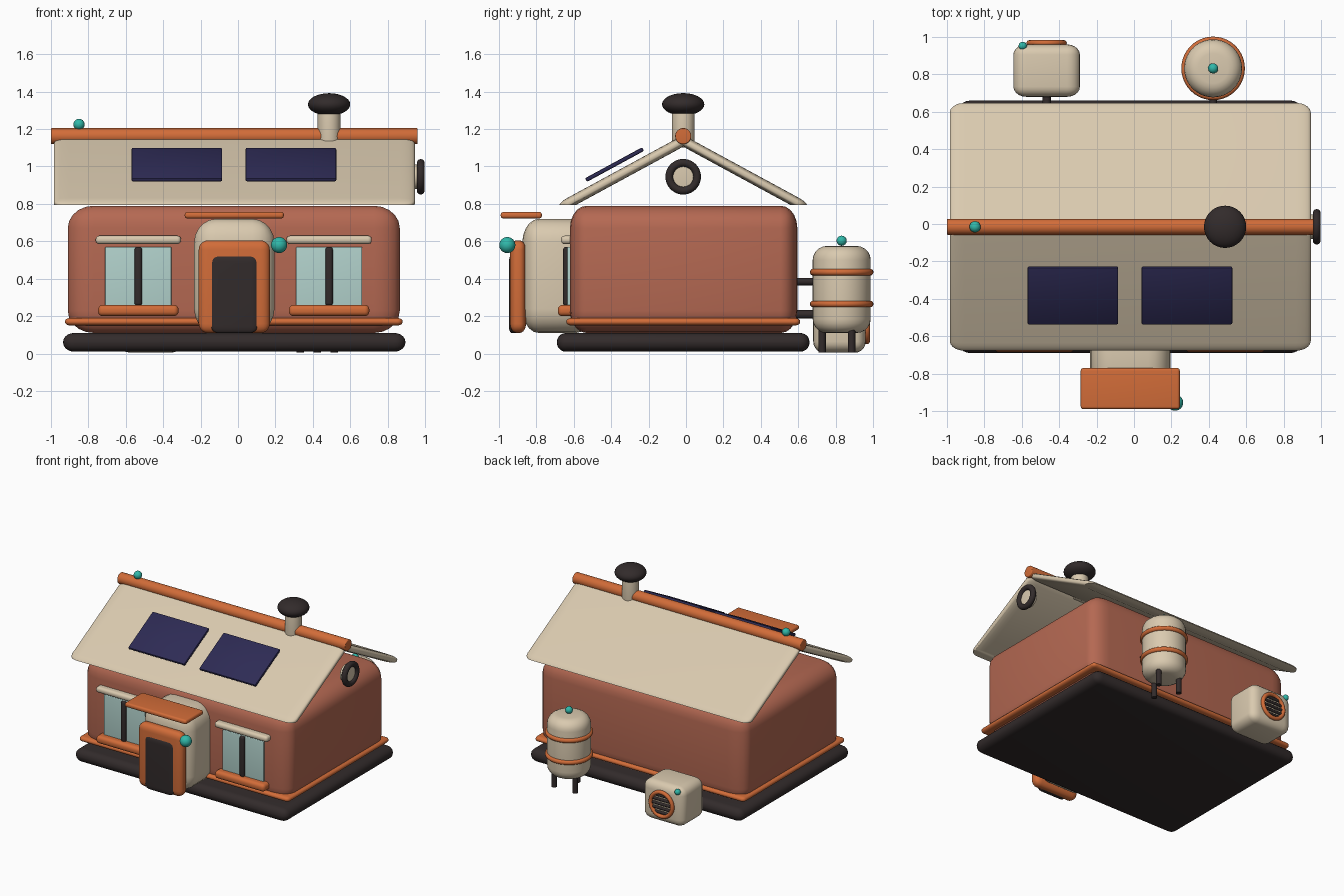
import bpy, bmesh, math
from mathutils import Matrix, Vector

cube = bpy.data.objects.get("Cube")
if cube:
    bpy.data.objects.remove(cube, do_unlink=True)


def material(name, rgb):
    m = bpy.data.materials.new(name)
    m.use_nodes = True
    m.diffuse_color = (*rgb, 1)
    m.node_tree.nodes["Principled BSDF"].inputs["Base Color"].default_value = (*rgb, 1)
    return m


CREAM = material("cream", (0.70, 0.59, 0.43))
CLAY = material("terracotta", (0.46, 0.14, 0.085))
ORANGE = material("orange", (0.64, 0.15, 0.04))
DARK = material("charcoal", (0.032, 0.024, 0.024))
NAVY = material("navy", (0.027, 0.024, 0.09))
GLASS = material("pale_glass", (0.45, 0.65, 0.61))
TEAL = material("teal", (0.03, 0.48, 0.40))


def finish(name, bm, mat):
    mesh = bpy.data.meshes.new(name)
    bm.to_mesh(mesh)
    bm.free()
    mesh.materials.append(mat)
    ob = bpy.data.objects.new(name, mesh)
    bpy.context.collection.objects.link(ob)
    bpy.ops.object.select_all(action='DESELECT')
    ob.select_set(True)
    bpy.context.view_layer.objects.active = ob
    bpy.ops.object.shade_smooth_by_angle(angle=math.radians(40))
    return ob


def rounded(size, radii, segments=5):
    """Box with its own rounding radius along each axis."""
    bm = bmesh.new()
    bmesh.ops.create_cube(bm, size=1)
    bmesh.ops.scale(bm, vec=[s / r for s, r in zip(size, radii)], verts=bm.verts)
    bmesh.ops.bevel(bm, geom=bm.edges[:], offset=0.99, segments=segments,
                    profile=0.5, affect='EDGES')
    bmesh.ops.scale(bm, vec=radii, verts=bm.verts)
    return bm


def box(name, x, y, z, radii, mat):
    if not isinstance(radii, tuple):
        radii = (radii,) * 3
    bm = rounded([b - a for a, b in (x, y, z)], radii)
    bmesh.ops.translate(bm, vec=[(a + b) / 2 for a, b in (x, y, z)], verts=bm.verts)
    return finish(name, bm, mat)


def rod(name, start, end, r, mat, bevel=0.0, sides=32):
    a, b = Vector(start), Vector(end)
    bm = bmesh.new()
    bmesh.ops.create_cone(bm, cap_ends=True, segments=sides, radius1=r, radius2=r,
                          depth=(b - a).length)
    if bevel:
        rims = [e for e in bm.edges if abs(e.verts[0].co.z - e.verts[1].co.z) < 1e-5]
        bmesh.ops.bevel(bm, geom=rims, offset=bevel, segments=5, profile=0.5, affect='EDGES')
    turn = (b - a).to_track_quat('Z', 'Y').to_matrix().to_4x4()
    bm.transform(Matrix.Translation((a + b) / 2) @ turn)
    return finish(name, bm, mat)


def ball(name, centre, r, mat, squash=1.0):
    bm = bmesh.new()
    bmesh.ops.create_uvsphere(bm, u_segments=32, v_segments=16, radius=r)
    bmesh.ops.scale(bm, vec=(1, 1, squash), verts=bm.verts)
    bmesh.ops.translate(bm, vec=centre, verts=bm.verts)
    return finish(name, bm, mat)


def ring(name, centre, axis, major, minor, mat):
    bpy.ops.mesh.primitive_torus_add(
        location=centre, rotation=Vector(axis).to_track_quat('Z', 'Y').to_euler(),
        major_radius=major, minor_radius=minor, major_segments=40, minor_segments=12)
    ob = bpy.context.object
    ob.name = name
    ob.data.materials.append(mat)
    bpy.ops.object.shade_smooth()


CX, CY = -0.02, -0.015

# House body, base and skirt trim
box("base", (-0.935, 0.895), (-0.69, 0.66), (0.01, 0.11), (0.06, 0.05, 0.048), DARK)
box("house_body", (-0.91, 0.865), (-0.62, 0.595), (0.11, 0.79), (0.14, 0.09, 0.12), CLAY)
box("skirt_trim", (-0.925, 0.88), (-0.64, 0.61), (0.15, 0.19), (0.03, 0.03, 0.018), ORANGE)

# Roof slabs, trimmed level at the eaves
PITCH, LENGTH, THICK = math.radians(28.5), 0.765, 0.055
RIDGE = Vector((CX, CY, 1.168))
for side, label in ((-1, "front"), (1, "back")):
    down = Vector((0, side * math.cos(PITCH), -math.sin(PITCH)))
    normal = Vector((0, side * math.sin(PITCH), math.cos(PITCH)))
    bm = rounded((1.93, LENGTH, THICK), (0.08, 0.06, 0.02))
    bm.transform(Matrix.Translation(RIDGE + down * LENGTH / 2 - normal * THICK / 2)
                 @ Matrix.Rotation(-side * PITCH, 4, 'X'))
    cut = bmesh.ops.bisect_plane(bm, geom=bm.verts[:] + bm.edges[:] + bm.faces[:],
                                 plane_co=(0, 0, 0.795), plane_no=(0, 0, 1), clear_inner=True)
    bmesh.ops.holes_fill(bm, edges=[e for e in cut["geom_cut"]
                                    if isinstance(e, bmesh.types.BMEdge)])
    finish(label + "_roof", bm, CREAM)

rod("ridge_beam", (-1, CY, 1.162), (0.96, CY, 1.162), 0.043, ORANGE, 0.006)
ball("ridge_light", (-0.85, CY, 1.225), 0.03, TEAL)

# Solar panels on the front slope
for i, x in enumerate((-0.327, 0.283)):
    bm = rounded((0.485, 0.347, 0.022), (0.008, 0.008, 0.008), 2)
    bm.transform(Matrix.Translation((x, -0.382, 1.01)) @ Matrix.Rotation(PITCH, 4, 'X'))
    finish(f"solar_panel_{i + 1}", bm, NAVY)

# Chimney
rod("chimney_stem", (0.487, CY, 1.10), (0.487, CY, 1.33), 0.061, CREAM, 0.02)
ball("chimney_cap", (0.487, CY, 1.332), 0.113, DARK, 0.53)

# Round gable vent
rod("gable_vent_disc", (0.93, CY, 0.945), (0.98, CY, 0.945), 0.066, CREAM, 0.006)
ring("gable_vent_ring", (0.977, CY, 0.945), (1, 0, 0), 0.074, 0.021, DARK)

# Front windows
for label, x in (("right", -0.533), ("left", 0.487)):
    box(label + "_window_glass", (x - 0.177, x + 0.177), (-0.635, -0.58), (0.25, 0.57), 0.006, GLASS)
    box(label + "_window_bar", (x - 0.02, x + 0.02), (-0.657, -0.62), (0.255, 0.57), 0.016, DARK)
    box(label + "_window_hood", (x - 0.228, x + 0.228), (-0.668, -0.59), (0.585, 0.63), 0.02, CREAM)
    box(label + "_window_sill", (x - 0.215, x + 0.215), (-0.685, -0.57), (0.20, 0.26), 0.025, ORANGE)

# Entrance
box("porch", (-0.235, 0.195), (-0.875, -0.50), (0.11, 0.72), (0.12, 0.09, 0.13), CREAM)
box("door_frame", (-0.21, 0.17), (-0.94, -0.855), (0.11, 0.605), (0.05, 0.035, 0.05), ORANGE)
box("door", (-0.145, 0.105), (-0.947, -0.89), (0.11, 0.525), (0.04, 0.015, 0.04), DARK)
box("awning", (-0.285, 0.245), (-0.99, -0.77), (0.722, 0.757), (0.015, 0.015, 0.015), ORANGE)
ball("door_light", (0.22, -0.955, 0.58), 0.043, TEAL)

# Water tank with bands, three legs and a feed pipe
TX, TY = 0.423, 0.832
rod("tank", (TX, TY, 0.11), (TX, TY, 0.575), 0.155, CREAM, 0.075, 40)
for i, z in enumerate((0.265, 0.435)):
    ring(f"tank_band_{i + 1}", (TX, TY, z), (0, 0, 1), 0.152, 0.018, ORANGE)
for i in range(3):
    a = math.radians(30 + 120 * i)
    x, y = TX + 0.105 * math.cos(a), TY + 0.105 * math.sin(a)
    rod(f"tank_leg_{i + 1}", (x, y, 0.005), (x, y, 0.2), 0.02, DARK)
rod("tank_pipe", (TX, 0.55, 0.385), (TX, 0.72, 0.385), 0.02, DARK)
ball("tank_light", (TX, TY, 0.603), 0.027, TEAL)

# Cooling unit with a slatted round grille
AX, AZ = -0.467, 0.158
box("cooler", (AX - 0.178, AX + 0.178), (0.68, 0.96), (0.005, 0.311), (0.07, 0.055, 0.06), CREAM)
ring("cooler_ring", (AX, 0.968, AZ), (0, 1, 0), 0.093, 0.015, ORANGE)
for i in range(-2, 3):
    z = i * 0.033
    half = math.sqrt(0.088 ** 2 - z ** 2)
    rod(f"cooler_slat_{i + 3}", (AX - half, 0.963, AZ + z), (AX + half, 0.963, AZ + z),
        0.011, DARK, 0.0, 12)
ball("cooler_light", (-0.595, 0.952, 0.283), 0.022, TEAL)
rod("cooler_pipe", (AX, 0.55, 0.21), (AX, 0.72, 0.21), 0.022, DARK)
